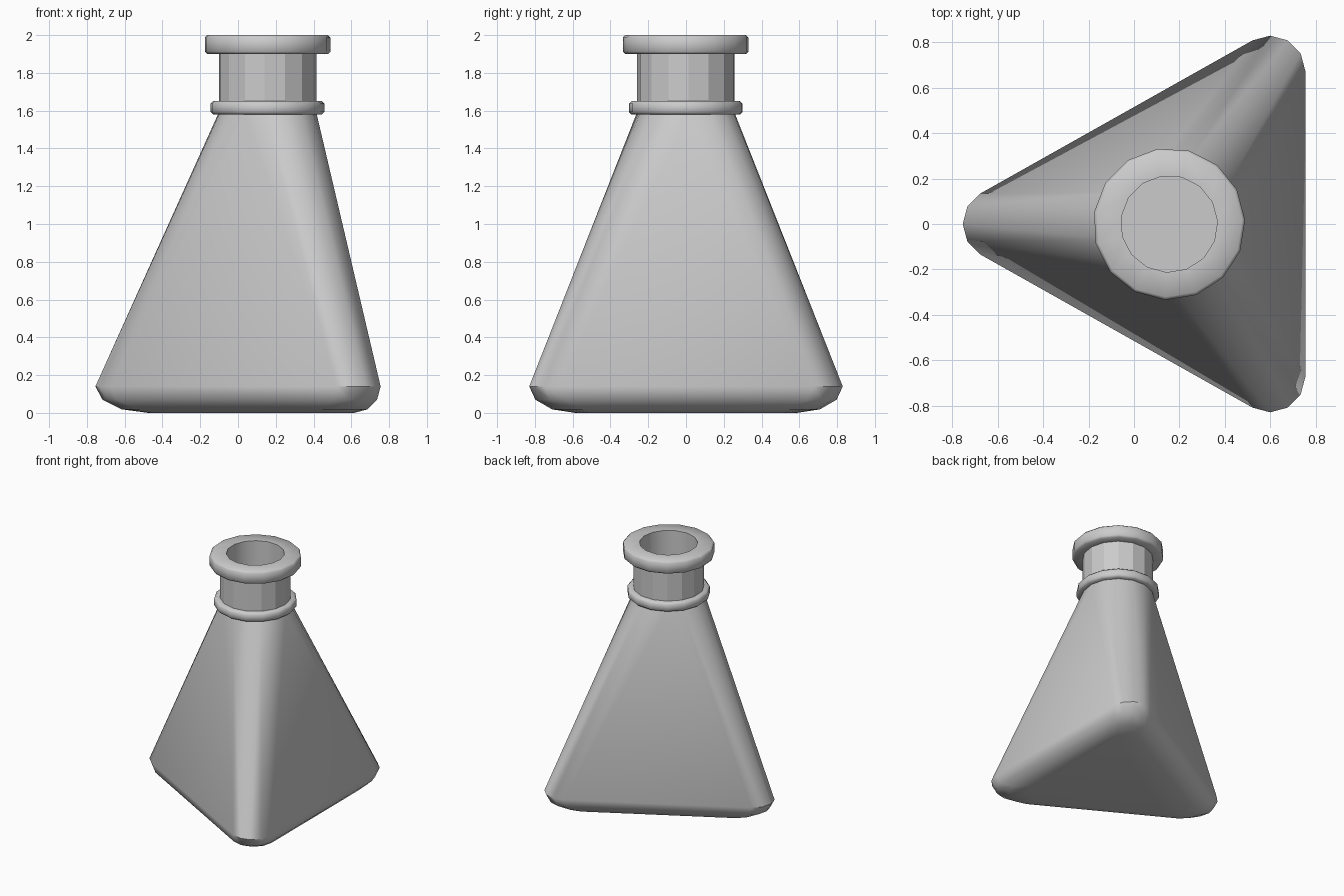
import bpy, bmesh
from math import sin, cos, radians, pi

if "Cube" in bpy.data.objects:
    bpy.data.objects.remove(bpy.data.objects["Cube"])

AXIS_X = 0.155      # the neck sits right of the origin
SIDES = 15
TWIST = 3           # degrees


def loft(name, rings, cap_top=False, cap_bottom=False, smooth=None):
    """Skin equal-length counterclockwise rings, listed so faces point outward."""
    bm = bmesh.new()
    loops = [[bm.verts.new(p) for p in ring] for ring in rings]
    for a, b in zip(loops, loops[1:]):
        for k in range(SIDES):
            n = (k + 1) % SIDES
            bm.faces.new((a[k], b[k], b[n], a[n]))
    if cap_top:
        bm.faces.new(loops[0])
    if cap_bottom:
        bm.faces.new(loops[-1][::-1])
    mesh = bpy.data.meshes.new(name)
    bm.to_mesh(mesh)
    bm.free()
    obj = bpy.data.objects.new(name, mesh)
    bpy.context.collection.objects.link(obj)
    if smooth:
        bpy.ops.object.select_all(action='DESELECT')
        obj.select_set(True)
        bpy.context.view_layer.objects.active = obj
        bpy.ops.object.shade_smooth_by_angle(angle=radians(smooth))
    return obj


def circle(r, z):
    angles = [radians(TWIST + 24 + k * 360 / SIDES) for k in range(SIDES)]
    return [(AXIS_X + r * cos(a), r * sin(a), z) for a in angles]


def triangle(inset, z, r=0.155):
    """Rounded triangle: three corners with five points each."""
    pts = []
    corners = [(0.6 - inset, 0.675 - 1.73 * inset, 0),
               (-0.6 + 2 * inset, 0, 120),
               (0.6 - inset, -0.675 + 1.73 * inset, 240)]
    for cx, cy, start in corners:
        for k in range(5):
            a = radians(start + 30 * k)
            pts.append((cx + r * cos(a), cy + r * sin(a), z))
    return pts


# Body: round shoulder down to a triangular base with a rounded bottom edge
R = 0.14
base = [triangle(R * (1 - cos(t)), R * (1 - sin(t)))
        for t in (pi / 2, pi / 3, pi / 6, 0)][::-1]
loft("body", [circle(0.26, 1.59)] + base, True, True, smooth=40)

# Collar where the neck meets the body
loft("collar", [circle(r, z) for r, z in (
    (0.25, 1.65), (0.29, 1.65), (0.303, 1.637), (0.303, 1.593),
    (0.29, 1.58), (0.25, 1.58))], smooth=50)

# Faceted neck
loft("neck", [circle(0.26, 1.91), circle(0.26, 1.6)])

# Bore of the neck, with its floor
bore = loft("bore", [circle(0.213, 1.6), circle(0.213, 2.0)], cap_top=True, smooth=40)

# Lip around the opening
loft("lip", [circle(r, z) for r, z in (
    (0.213, 2.0), (0.322, 2.0), (0.335, 1.987), (0.335, 1.913),
    (0.322, 1.9), (0.25, 1.9))], smooth=50)
